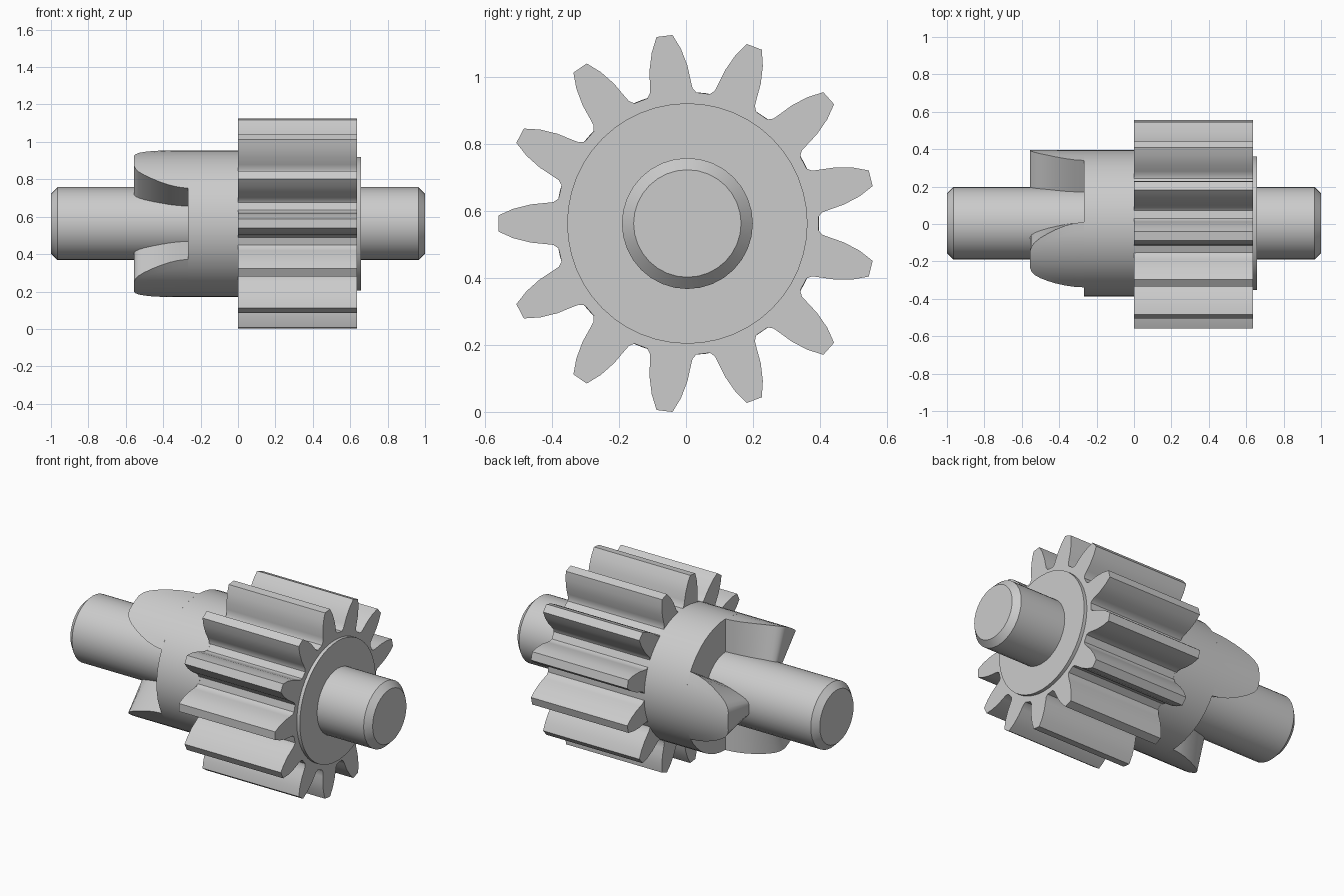
import bpy, bmesh
from math import sin, cos, pi, radians

if "Cube" in bpy.data.objects:
    bpy.data.objects.remove(bpy.data.objects["Cube"])

AY, AZ = 0.004, 0.5625      # axis of rotation, parallel to x


def point(x, r, a):
    return (x, AY + r * cos(a), AZ + r * sin(a))


def finish(name, bm, angle=32):
    bmesh.ops.recalc_face_normals(bm, faces=bm.faces)
    me = bpy.data.meshes.new(name)
    bm.to_mesh(me)
    bm.free()
    ob = bpy.data.objects.new(name, me)
    bpy.context.collection.objects.link(ob)
    bpy.ops.object.select_all(action='DESELECT')
    ob.select_set(True)
    bpy.context.view_layer.objects.active = ob
    bpy.ops.object.shade_smooth_by_angle(angle=radians(angle))
    return ob


def loft(name, rings, angle=32):
    """Bridge closed point loops and cap both ends."""
    bm = bmesh.new()
    vs = [[bm.verts.new(p) for p in ring] for ring in rings]
    n = len(vs[0])
    for a, b in zip(vs, vs[1:]):
        for i in range(n):
            j = (i + 1) % n
            bm.faces.new((a[i], a[j], b[j], b[i]))
    bm.faces.new(vs[0])
    bm.faces.new(vs[-1])
    return finish(name, bm, angle)


def lathe(name, profile, sides):
    return loft(name, [[point(x, r, 2 * pi * i / sides) for i in range(sides)]
                       for x, r in profile])


# Shaft with chamfered ends, hub collar, raised disc on the gear face
lathe("shaft", [(-1, 0.16), (-0.965, 0.195), (0.965, 0.195), (1, 0.16)], 32)
lathe("hub", [(-0.268, 0.392), (0.01, 0.392)], 48)
lathe("face_disc", [(0.6, 0.358), (0.657, 0.358)], 48)

# Gear: 13 teeth, flank given as (radius, half width)
TEETH = 13
flank = [(0.391, 0.074), (0.404, 0.064), (0.43, 0.061), (0.47, 0.057),
         (0.52, 0.044), (0.563, 0.024)]
tooth = [(r, -w) for r, w in flank] + [(r, w) for r, w in reversed(flank)]
outline = [(r, pi + 2 * pi * k / TEETH + w / r)
           for k in range(TEETH) for r, w in tooth]
loft("pinion_gear", [[point(x, r, a) for r, a in outline] for x in (0, 0.637)])

# Three rounded clutch claws: (x, half angle in degrees), radial side walls
taper = [(-0.268, 31), (-0.32, 30), (-0.37, 28), (-0.42, 25), (-0.46, 22),
         (-0.50, 18.5), (-0.53, 15), (-0.547, 11.5), (-0.555, 8)]
STEPS = 8
for k in range(3):
    mid = 2 * pi * k / 3
    rings = []
    for x, half in taper:
        angs = [mid + radians(half) * (2 * i / STEPS - 1) for i in range(STEPS + 1)]
        rings.append([point(x, 0.392, a) for a in angs] +
                     [point(x, 0.188, a) for a in reversed(angs)])
    loft("clutch_claw_%d" % (k + 1), rings)
